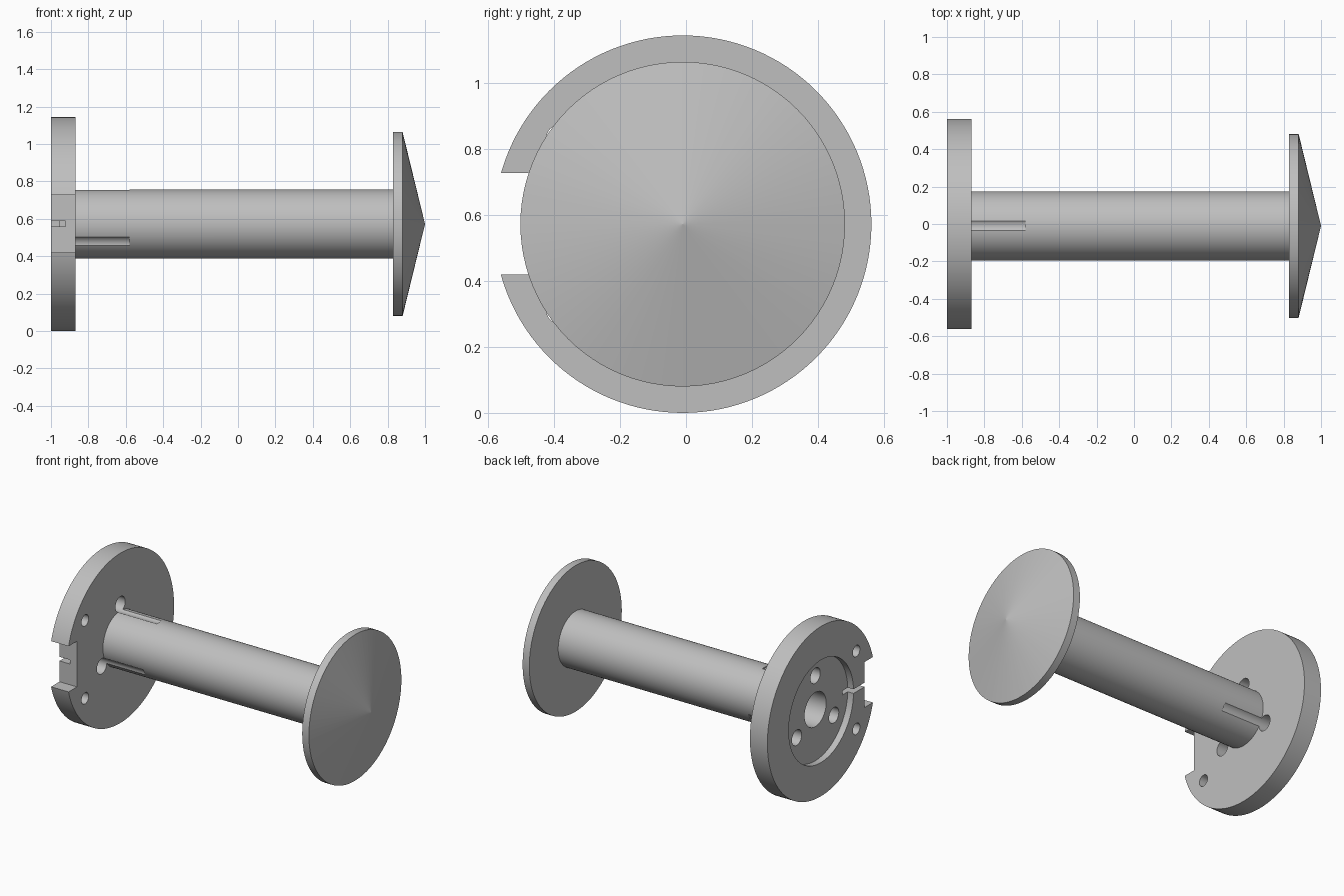
import bpy, bmesh, math
from mathutils import Matrix, Vector

if "Cube" in bpy.data.objects:
    bpy.data.objects.remove(bpy.data.objects["Cube"])

CY, CZ = -0.01, 0.572          # common axis, running along x

grey = bpy.data.materials.new("light grey")
grey.diffuse_color = (0.52, 0.52, 0.52, 1)
grey.use_nodes = True
grey.node_tree.nodes["Principled BSDF"].inputs["Base Color"].default_value = grey.diffuse_color


def finish(bm, name):
    bmesh.ops.recalc_face_normals(bm, faces=bm.faces)
    me = bpy.data.meshes.new(name)
    bm.to_mesh(me)
    bm.free()
    me.materials.append(grey)
    ob = bpy.data.objects.new(name, me)
    bpy.context.collection.objects.link(ob)
    return ob


def rod(name, x0, x1, r, y=0.0, z=0.0, n=96, r_end=None):
    """Cylinder or cone along x, offset (y, z) from the axis."""
    bm = bmesh.new()
    m = Matrix.Translation(((x0 + x1) / 2, CY + y, CZ + z)) @ Matrix.Rotation(math.pi / 2, 4, 'Y')
    bmesh.ops.create_cone(bm, cap_ends=True, segments=n, radius1=r,
                          radius2=r if r_end is None else r_end,
                          depth=x1 - x0, matrix=m)
    return finish(bm, name)


def box(name, lo, hi):
    lo, hi = Vector(lo), Vector(hi)
    bm = bmesh.new()
    bmesh.ops.create_cube(bm, size=1, matrix=Matrix.Translation((lo + hi) / 2)
                          @ Matrix.Diagonal((*(hi - lo), 1)))
    return finish(bm, name)


def activate(ob):
    bpy.ops.object.select_all(action='DESELECT')
    ob.select_set(True)
    bpy.context.view_layer.objects.active = ob


def cut(ob, cutters):
    activate(ob)
    for c in cutters:
        c.hide_render = True
        mod = ob.modifiers.new("cut", 'BOOLEAN')
        mod.operation = 'DIFFERENCE'
        mod.solver = 'EXACT'
        mod.object = c
        bpy.ops.object.modifier_apply(modifier=mod.name)


def smooth(ob):
    activate(ob)
    bpy.ops.object.shade_smooth_by_angle(angle=math.radians(30))


# main parts
flange = rod("flange", -1.0, -0.87, 0.572, n=128)
shaft = rod("shaft", -0.90, 0.84, 0.185)

# cutters shared by flange and shaft: central bore and three bolt holes
bore = rod("bore_cutter", -1.1, 0.75, 0.115, n=64)
bolts = []
for a in (90, 210, 330):
    t = math.radians(a)
    bolts.append(rod("bolt_hole_cutter", -1.1, -0.58, 0.052,
                     0.228 * math.cos(t), 0.228 * math.sin(t), 32))

# flange only: round recess, rim notch, narrow slot, two pin holes
recess = rod("recess_cutter", -1.1, -0.957, 0.345)
notch = box("notch_cutter", (-1.1, -0.8, 0.42), (-0.8, -0.472, 0.727))
slot = box("slot_cutter", (-1.1, -0.6, 0.56), (-0.922, -0.30, 0.588))
pins = [rod("pin_hole_cutter", -1.1, -0.8, 0.038, -0.375, s * 0.262, 32) for s in (1, -1)]

cut(flange, [recess, notch, slot, bore] + bolts + pins)
cut(shaft, [bore] + bolts)
for c in [recess, notch, slot, bore] + bolts + pins:
    bpy.data.objects.remove(c)
smooth(flange)
smooth(shaft)

# end disc with shallow cone, one closed shape
bm = bmesh.new()
N = 96
ring = lambda x: [bm.verts.new((x, CY + 0.492 * math.cos(2 * math.pi * i / N),
                                CZ + 0.492 * math.sin(2 * math.pi * i / N))) for i in range(N)]
back, rim, tip = ring(0.83), ring(0.88), bm.verts.new((1.0, CY, CZ))
bm.faces.new(back)
for i in range(N):
    j = (i + 1) % N
    bm.faces.new((back[i], back[j], rim[j], rim[i]))
    bm.faces.new((rim[i], rim[j], tip))
disc = finish(bm, "cone_disc")
smooth(disc)
for p in disc.data.polygons:      # keep cone facets crisp at the tip
    if p.normal.x > 0.5:
        p.use_smooth = False
